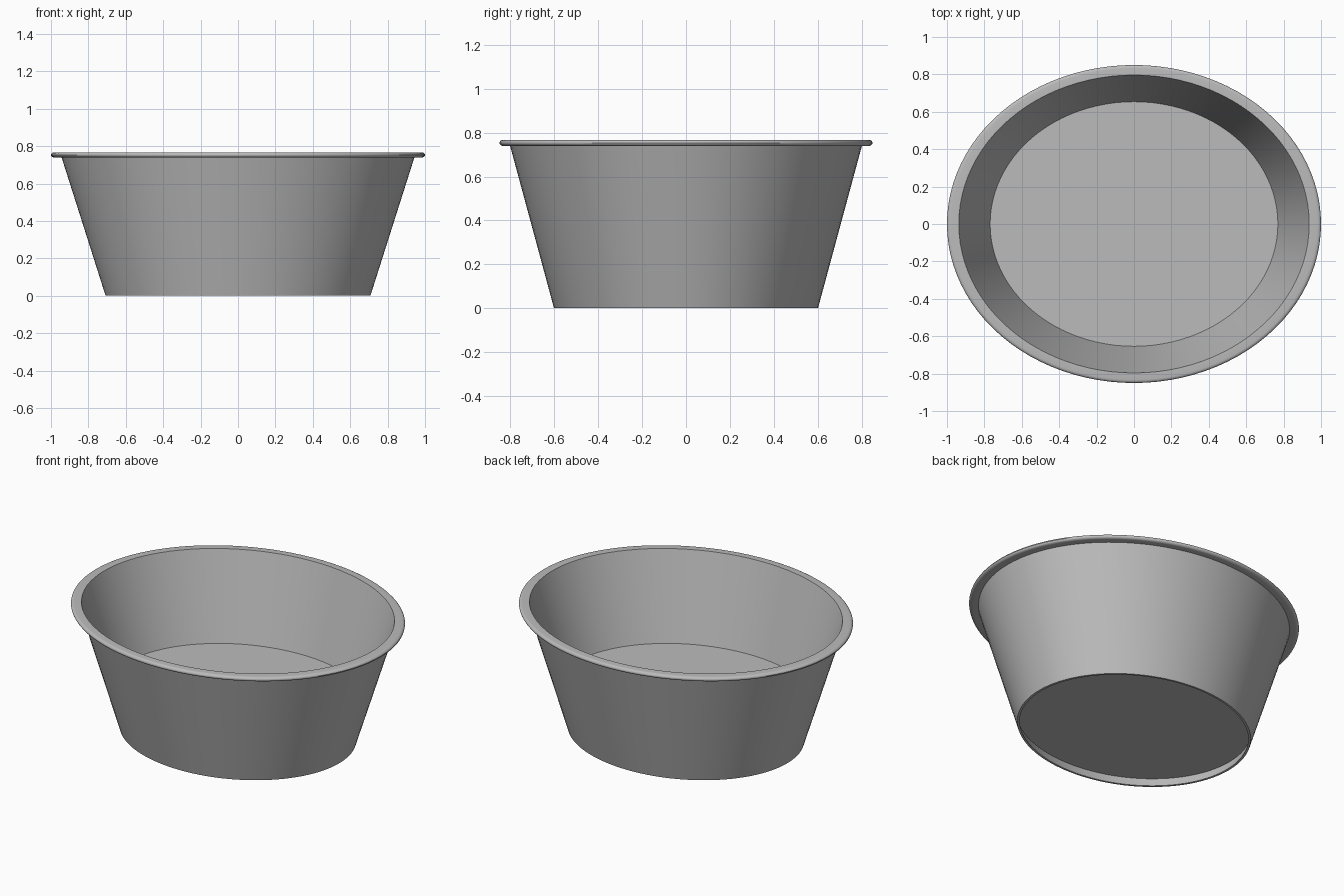
import bpy
import bmesh
from math import cos, sin, pi, radians

SIDES = 96
OVAL = 0.85          # depth of the oval relative to its width
SLOPE = 0.318        # outward flare of the wall per unit of height

cube = bpy.data.objects.get("Cube")
if cube:
    bpy.data.objects.remove(cube, do_unlink=True)

grey = bpy.data.materials.new("plain grey")
grey.use_nodes = True
colour = (0.5, 0.5, 0.5, 1)
grey.diffuse_color = colour
grey.node_tree.nodes["Principled BSDF"].inputs["Base Color"].default_value = colour


def wall(radius, z):
    """Profile point on a flared wall whose radius at the ground is given."""
    return (radius + SLOPE * z, z)


def rounded_lip(radius, z, out, up, steps=8):
    """Half-ellipse profile from the underside round to the top of the lip."""
    angles = [-pi / 2 + pi * i / steps for i in range(steps + 1)]
    return [(radius + out * cos(a), z + up * sin(a)) for a in angles]


def oval_lathe(name, profile):
    """Sweep a profile round an oval and cap both ends."""
    bm = bmesh.new()
    rings = []
    for r, z in profile:
        rings.append([bm.verts.new((r * cos(2 * pi * i / SIDES),
                                    r * OVAL * sin(2 * pi * i / SIDES), z))
                      for i in range(SIDES)])
    for low, high in zip(rings, rings[1:]):
        for i in range(SIDES):
            j = (i + 1) % SIDES
            bm.faces.new((low[i], low[j], high[j], high[i]))
    bm.faces.new(rings[0][::-1])
    bm.faces.new(rings[-1])
    bmesh.ops.recalc_face_normals(bm, faces=bm.faces)
    mesh = bpy.data.meshes.new(name)
    bm.to_mesh(mesh)
    bm.free()
    mesh.materials.append(grey)
    obj = bpy.data.objects.new(name, mesh)
    bpy.context.collection.objects.link(obj)
    bpy.ops.object.select_all(action="DESELECT")
    obj.select_set(True)
    bpy.context.view_layer.objects.active = obj
    bpy.ops.object.shade_smooth_by_angle(angle=radians(30))
    return obj


# Tub: recessed underside, foot ring, flared wall, rolled rim, inside wall, floor
underside = [wall(0.693, 0.055), wall(0.693, 0)]
outside = [wall(0.708, 0), wall(0.708, 0.74)]
rim = rounded_lip(0.98, 0.753, 0.02, 0.014)
inside = [wall(0.693, 0.767), wall(0.693, 0.24)]
oval_lathe("oval_tub", underside + outside + rim + inside)
